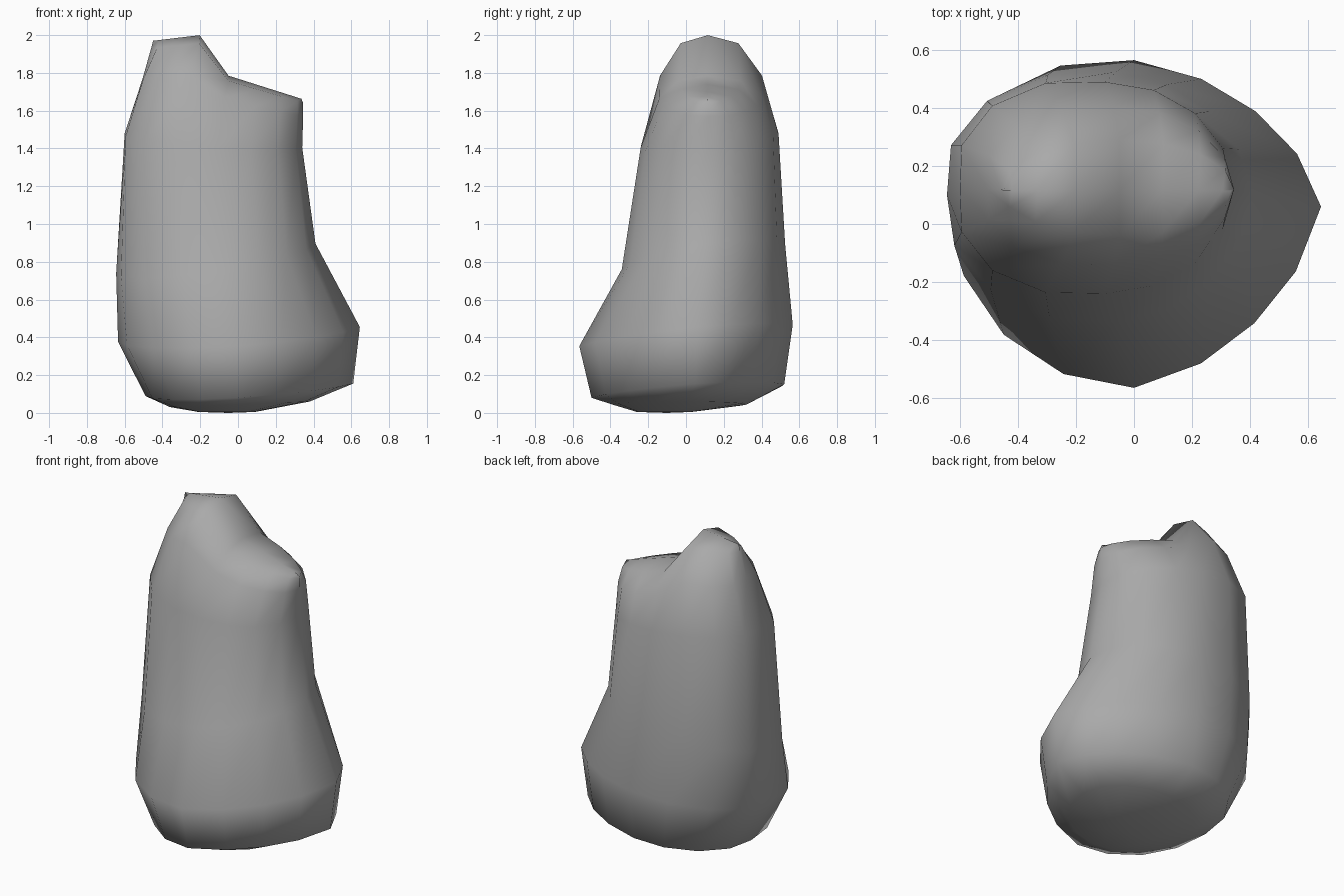
import bpy, bmesh
from math import sin, cos, pi

cube = bpy.data.objects.get("Cube")
if cube:
    bpy.data.objects.remove(cube, do_unlink=True)

SIDES = 16

# Crest line along x: tall lobe on one side, lower shoulder on the other
CREST = [(-0.45, 1.97), (-0.2, 2.0), (-0.05, 1.785), (0.345, 1.66)]


def crest(x):
    if x <= CREST[0][0]:
        return CREST[0][1]
    for (x0, z0), (x1, z1) in zip(CREST, CREST[1:]):
        if x <= x1:
            return z0 + (z1 - z0) * (x - x0) / (x1 - x0)
    return CREST[-1][1]


def outline(left, right, front, back, cx, cy, bulge):
    """Closed ring from four radii; bulge fills or flattens each quadrant."""
    points = []
    for i in range(SIDES):
        a = 2 * pi * i / SIDES
        k = 1 + bulge[i * 4 // SIDES] * abs(sin(2 * a))
        rx = right - cx if cos(a) > 0 else cx - left
        ry = back - cy if sin(a) > 0 else cy - front
        points.append((cx + rx * k * cos(a), cy + ry * k * sin(a)))
    return points


def tilted(z, tx, ty):
    return lambda x, y: z + tx * x + ty * y


def under_crest(f):
    return lambda x, y: 1.4 + (crest(x) - 1.4) * f


# Quadrant order: right back, left back, left front, right front
LOW = (-0.08, 0.06, 0.0, -0.09)
MID = (-0.04, 0.08, 0.05, -0.04)
HIGH = (0.0, 0.1, 0.1, 0.0)
EVEN = (0.0, 0.0, 0.0, 0.0)

# Rings from the underside to the crest: outline and height rule
rings = [
    (outline(-0.21, 0.09, -0.26, 0.03, -0.05, -0.1, EVEN), tilted(0.005, 0, 0)),
    (outline(-0.36, 0.38, -0.39, 0.32, -0.02, 0.0, EVEN), tilted(0.045, 0.04, 0)),
    (outline(-0.49, 0.61, -0.5, 0.52, 0.0, 0.05, LOW), tilted(0.115, 0.06, 0.07)),
    (outline(-0.635, 0.645, -0.565, 0.565, 0.0, 0.06, LOW), tilted(0.41, 0.06, 0.1)),
    (outline(-0.645, 0.41, -0.34, 0.525, -0.06, 0.1, MID), tilted(0.82, 0.15, 0.15)),
    (outline(-0.6, 0.34, -0.24, 0.49, -0.1, 0.12, HIGH), tilted(1.42, -0.08, 0.1)),
    (outline(-0.505, 0.345, -0.14, 0.405, -0.07, 0.12, HIGH), under_crest(0.65)),
    (outline(-0.46, 0.345, -0.04, 0.29, -0.05, 0.12, EVEN), under_crest(0.93)),
    (outline(-0.45, 0.335, 0.115, 0.115, -0.05, 0.115, EVEN), under_crest(1.0)),
]

# Loft the boulder
bm = bmesh.new()
loops = [[bm.verts.new((x, y, height(x, y))) for x, y in pts] for pts, height in rings]
for low, high in zip(loops, loops[1:]):
    for i in range(SIDES):
        j = (i + 1) % SIDES
        bm.faces.new((low[i], low[j], high[j], high[i]))

# Underside cap
centre = bm.verts.new((-0.05, -0.1, 0))
for i in range(SIDES):
    bm.faces.new((centre, loops[0][(i + 1) % SIDES], loops[0][i]))

# The last ring is flat, so welding it closes the crest
bmesh.ops.remove_doubles(bm, verts=bm.verts[:], dist=0.001)
bmesh.ops.recalc_face_normals(bm, faces=bm.faces[:])
for face in bm.faces:
    face.smooth = True

mesh = bpy.data.meshes.new("boulder")
bm.to_mesh(mesh)
bm.free()

# Plain stone colour
stone = bpy.data.materials.new("stone grey")
stone.use_nodes = True
colour = (0.4, 0.4, 0.4, 1)
stone.diffuse_color = colour
stone.node_tree.nodes["Principled BSDF"].inputs["Base Color"].default_value = colour
mesh.materials.append(stone)

boulder = bpy.data.objects.new("boulder", mesh)
bpy.context.collection.objects.link(boulder)
